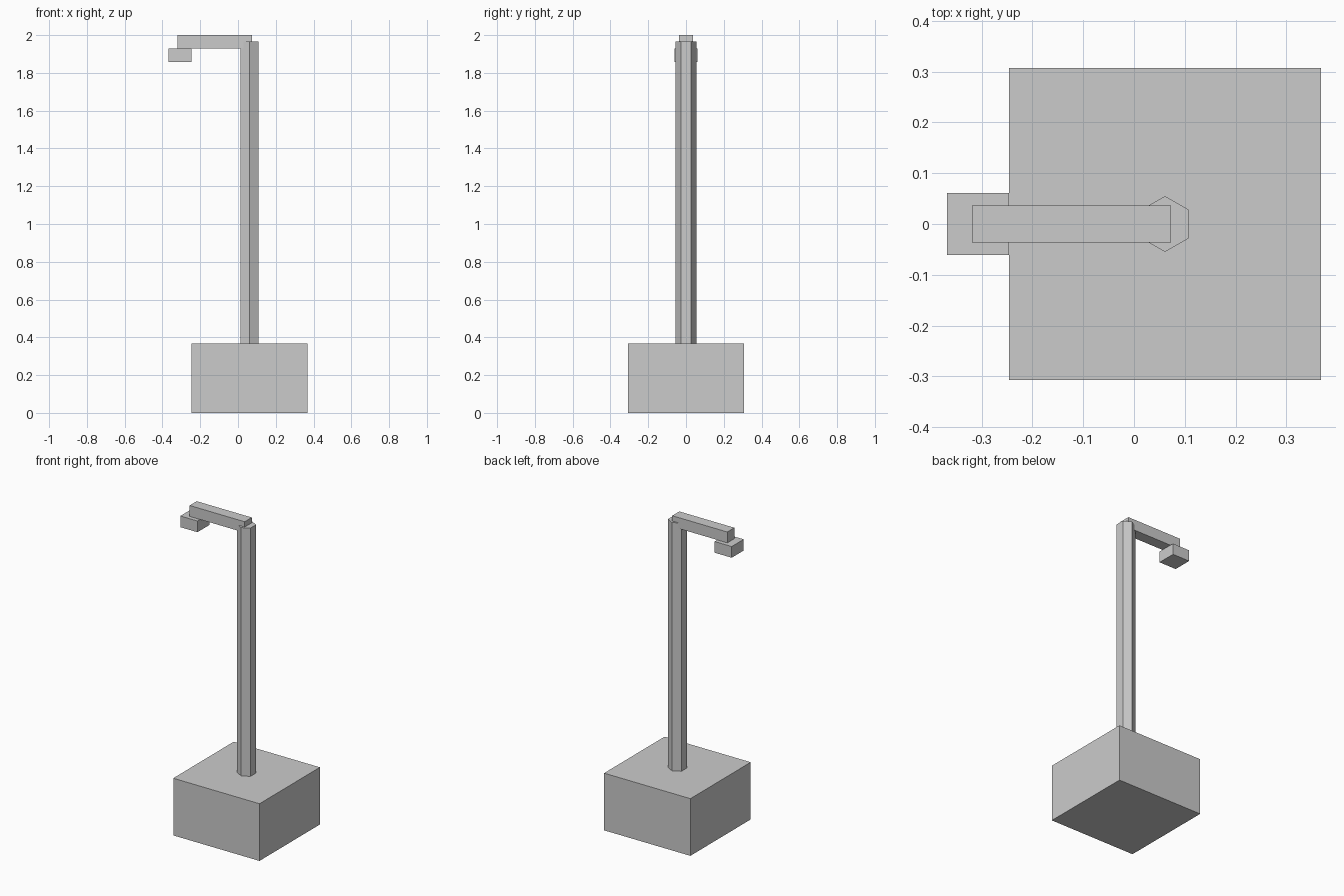
import bpy

cube = bpy.data.objects.get("Cube")
if cube:
    bpy.data.objects.remove(cube, do_unlink=True)

# Single plain grey for every part
grey = bpy.data.materials.new("plain_grey")
grey.use_nodes = True
colour = (0.6, 0.6, 0.6, 1.0)
grey.diffuse_color = colour
grey.node_tree.nodes["Principled BSDF"].inputs["Base Color"].default_value = colour


def finish(name):
    obj = bpy.context.object
    obj.name = name
    obj.data.name = name
    obj.data.materials.append(grey)
    return obj


def box(name, low, high):
    """Axis-aligned box between two corners."""
    centre = [(a + b) / 2 for a, b in zip(low, high)]
    size = [b - a for a, b in zip(low, high)]
    bpy.ops.mesh.primitive_cube_add(size=1, location=centre)
    obj = finish(name)
    obj.scale = size
    bpy.ops.object.transform_apply(location=False, rotation=False, scale=True)
    return obj


# Foundation block
box("base_block", (-0.246, -0.307, 0), (0.368, 0.307, 0.368))

# Six-sided pole, corners pointing front and back
bottom, top = 0.368, 1.966
bpy.ops.mesh.primitive_cylinder_add(
    vertices=6, radius=0.055, depth=top - bottom,
    location=(0.061, 0, (bottom + top) / 2))
finish("pole")

# Arm reaching to the right from the pole top
box("arm", (-0.319, -0.036, 1.93), (0.073, 0.036, 2.0))

# Lamp head under the arm's end
box("lamp_head", (-0.368, -0.061, 1.857), (-0.246, 0.061, 1.929))
